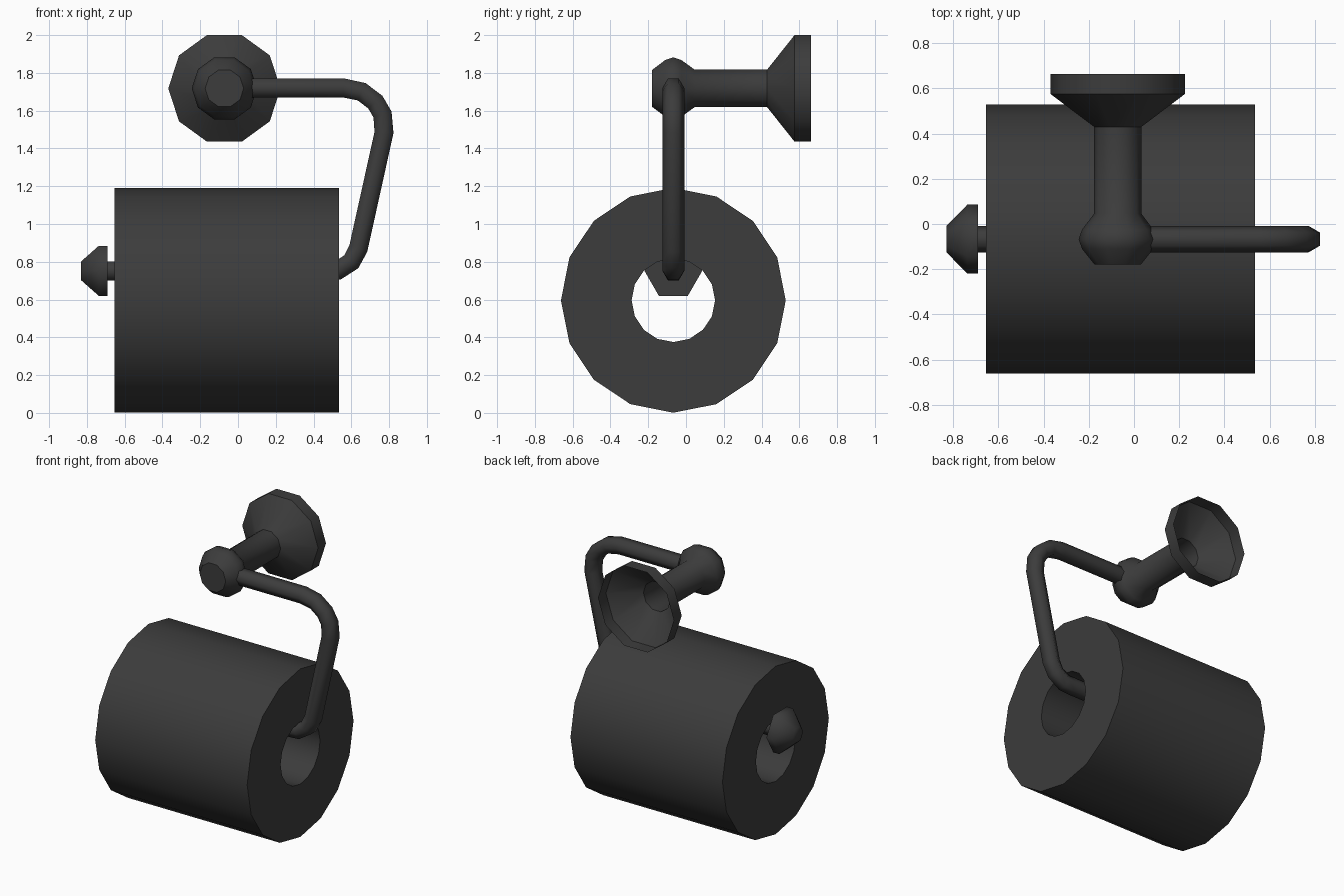
import bpy, bmesh, math
from mathutils import Vector as V

if "Cube" in bpy.data.objects:
    bpy.data.objects.remove(bpy.data.objects["Cube"])

X, Y, Z = V((1, 0, 0)), V((0, 1, 0)), V((0, 0, 1))
CY = -0.067  # depth of the arm and the roll axis

dark = bpy.data.materials.new("dark_grey")
dark.diffuse_color = (0.045, 0.045, 0.045, 1)
dark.use_nodes = True
dark.node_tree.nodes["Principled BSDF"].inputs["Base Color"].default_value = dark.diffuse_color


def skin(name, rings, n, caps=(True, True), loop=False, angle=50):
    """Bridge n-sided rings given as (centre, side, up, radius)."""
    bm = bmesh.new()
    loops = []
    for c, s, u, r in rings:
        a = [2 * math.pi * i / n for i in range(n)]
        loops.append([bm.verts.new(c + (s * math.cos(t) + u * math.sin(t)) * r) for t in a])
    pairs = list(zip(loops, loops[1:])) + ([(loops[-1], loops[0])] if loop else [])
    for p, q in pairs:
        for i in range(n):
            j = (i + 1) % n
            bm.faces.new((p[i], p[j], q[j], q[i]))
    if not loop:
        if caps[0]:
            bm.faces.new(loops[0])
        if caps[1]:
            bm.faces.new(loops[-1])
    bmesh.ops.recalc_face_normals(bm, faces=bm.faces)
    me = bpy.data.meshes.new(name)
    bm.to_mesh(me)
    bm.free()
    me.shade_smooth()
    me.set_sharp_from_angle(angle=math.radians(angle))
    me.materials.append(dark)
    ob = bpy.data.objects.new(name, me)
    bpy.context.collection.objects.link(ob)
    return ob


def lathe(name, origin, axis, side, profile, n, **kw):
    """Profile is (distance along axis, radius)."""
    return skin(name, [(origin + axis * d, side, Z, r) for d, r in profile], n, **kw)


# paper roll: thick tube along x
lathe("paper_roll", V((0, CY, 0.596)), X, Y,
      [(-0.655, 0.595), (0.535, 0.595), (0.535, 0.221), (-0.655, 0.221)], 16, loop=True)

# wall mount: hollow flange, neck and ball, open at the wall
lathe("wall_mount", V((-0.072, 0, 1.718)), Y, X,
      [(0.663, 0.297), (0.575, 0.297), (0.43, 0.105), (0.045, 0.105),
       (-0.025, 0.158), (-0.067, 0.173), (-0.11, 0.158), (-0.18, 0.102)], 10,
      caps=(False, True))

# bent arm: hexagonal rod swept along a path in the xz plane
path = [V((x, CY, z)) for x, z in [
    (0.0, 1.72), (0.56, 1.72), (0.655, 1.70), (0.727, 1.645), (0.765, 1.58),
    (0.773, 1.485), (0.637, 0.87), (0.60, 0.80), (0.53, 0.755), (0.47, 0.752), (-0.72, 0.752)]]
rings = []
for i, p in enumerate(path):
    a = (p - path[max(i - 1, 0)]).normalized()
    b = (path[min(i + 1, len(path) - 1)] - p).normalized()
    rings.append((p, Y, (a + b).normalized().cross(Y), 0.058))
skin("bent_arm", rings, 6, angle=65)

# end knob
lathe("end_knob", V((0, CY, 0.752)), X, Y,
      [(-0.69, 0.153), (-0.737, 0.153), (-0.83, 0.058)], 6, angle=65)
